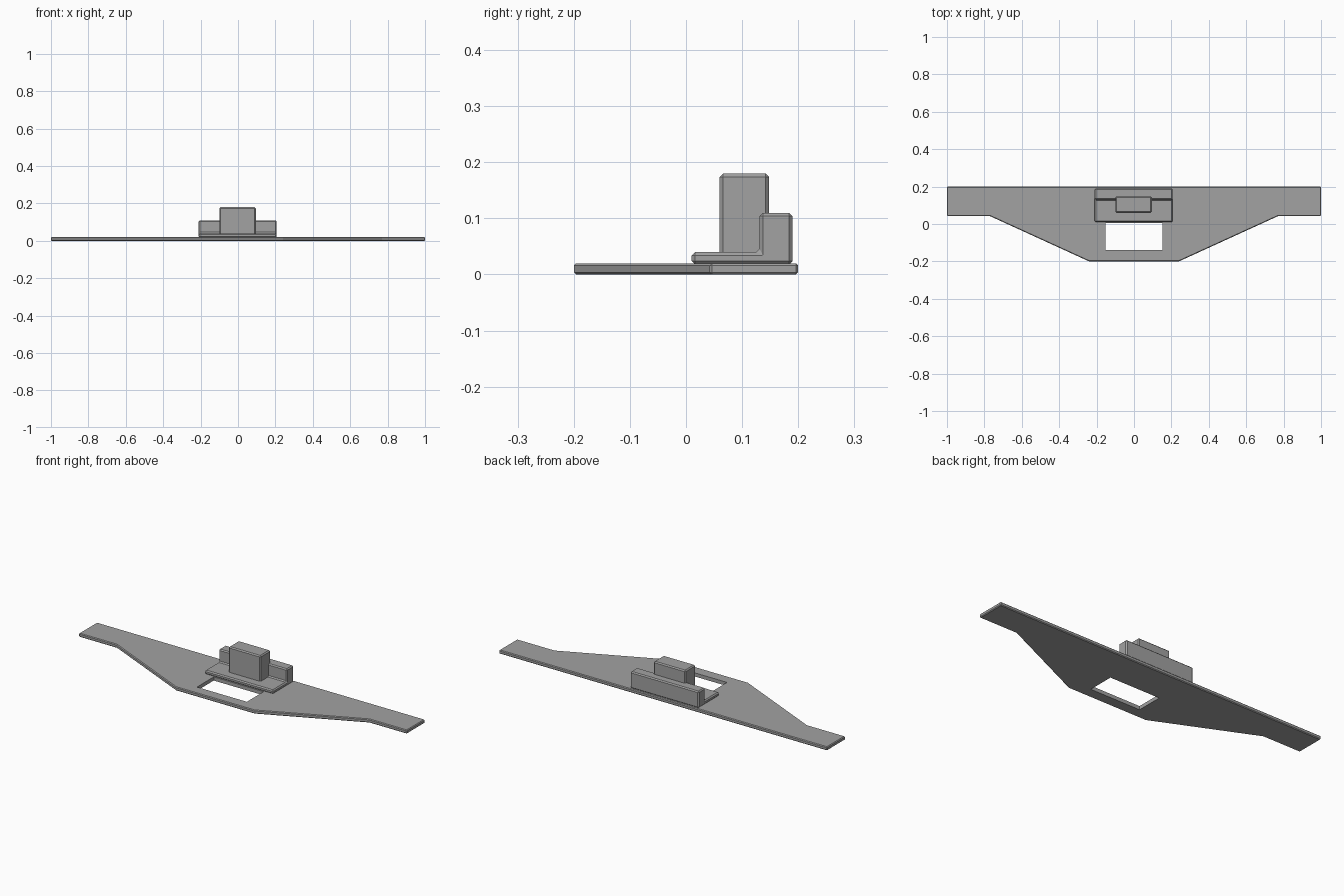
import bpy
import bmesh
from mathutils import Matrix, Vector

cube = bpy.data.objects.get("Cube")
if cube:
    bpy.data.objects.remove(cube, do_unlink=True)

grey = bpy.data.materials.new("mid grey")
grey.use_nodes = True
COLOUR = (0.36, 0.36, 0.36, 1)
grey.diffuse_color = COLOUR
grey.node_tree.nodes["Principled BSDF"].inputs["Base Color"].default_value = COLOUR


def prism(name, points, depth, bevel=0.0):
    """Extrude a closed outline of 3D points along the depth vector."""
    bm = bmesh.new()
    face = bm.faces.new([bm.verts.new(p) for p in points])
    extruded = bmesh.ops.extrude_face_region(bm, geom=[face])["geom"]
    verts = [g for g in extruded if isinstance(g, bmesh.types.BMVert)]
    bmesh.ops.translate(bm, verts=verts, vec=Vector(depth))
    bmesh.ops.recalc_face_normals(bm, faces=bm.faces)
    mesh = bpy.data.meshes.new(name)
    bm.to_mesh(mesh)
    bm.free()
    mesh.materials.append(grey)
    obj = bpy.data.objects.new(name, mesh)
    bpy.context.collection.objects.link(obj)
    if bevel:
        mod = obj.modifiers.new("chamfer", "BEVEL")
        mod.width = bevel
        mod.segments = 1
        mod.limit_method = "ANGLE"
    return obj


def box(name, low, high, bevel=0.0):
    (x0, y0, z0), (x1, y1, z1) = low, high
    outline = [(x0, y0, z0), (x1, y0, z0), (x1, y1, z0), (x0, y1, z0)]
    return prism(name, outline, (0, 0, z1 - z0), bevel)


# Wing-shaped base plate, mirrored from its left half outline
half = [(0.24, -0.2), (0.77, 0.042), (1, 0.042), (1, 0.2)]
outline = half + [(-x, y) for x, y in reversed(half)]
plate = prism("base_plate", [(x, y, 0) for x, y in outline], (0, 0, 0.02), 0.004)

# Rectangular opening through the plate
cutter = box("opening_cutter", (-0.152, -0.14, -0.05), (0.152, 0.006, 0.05))
cutter.hide_render = True
cutter.hide_viewport = True
cutter.display_type = "WIRE"
cut = plate.modifiers.new("opening", "BOOLEAN")
cut.operation = "DIFFERENCE"
cut.solver = "EXACT"
cut.object = cutter

# L-shaped bracket: low foot with an upright wall at the back
profile = [(0.01, 0.018), (0.19, 0.018), (0.19, 0.11), (0.131, 0.11),
           (0.131, 0.04), (0.01, 0.04)]
prism("bracket", [(-0.21, y, z) for y, z in profile], (0.417, 0, 0), 0.006)

# Tall block standing on the foot against the wall
box("upright_block", (-0.1, 0.06, 0.022), (0.095, 0.148, 0.18), 0.006)
